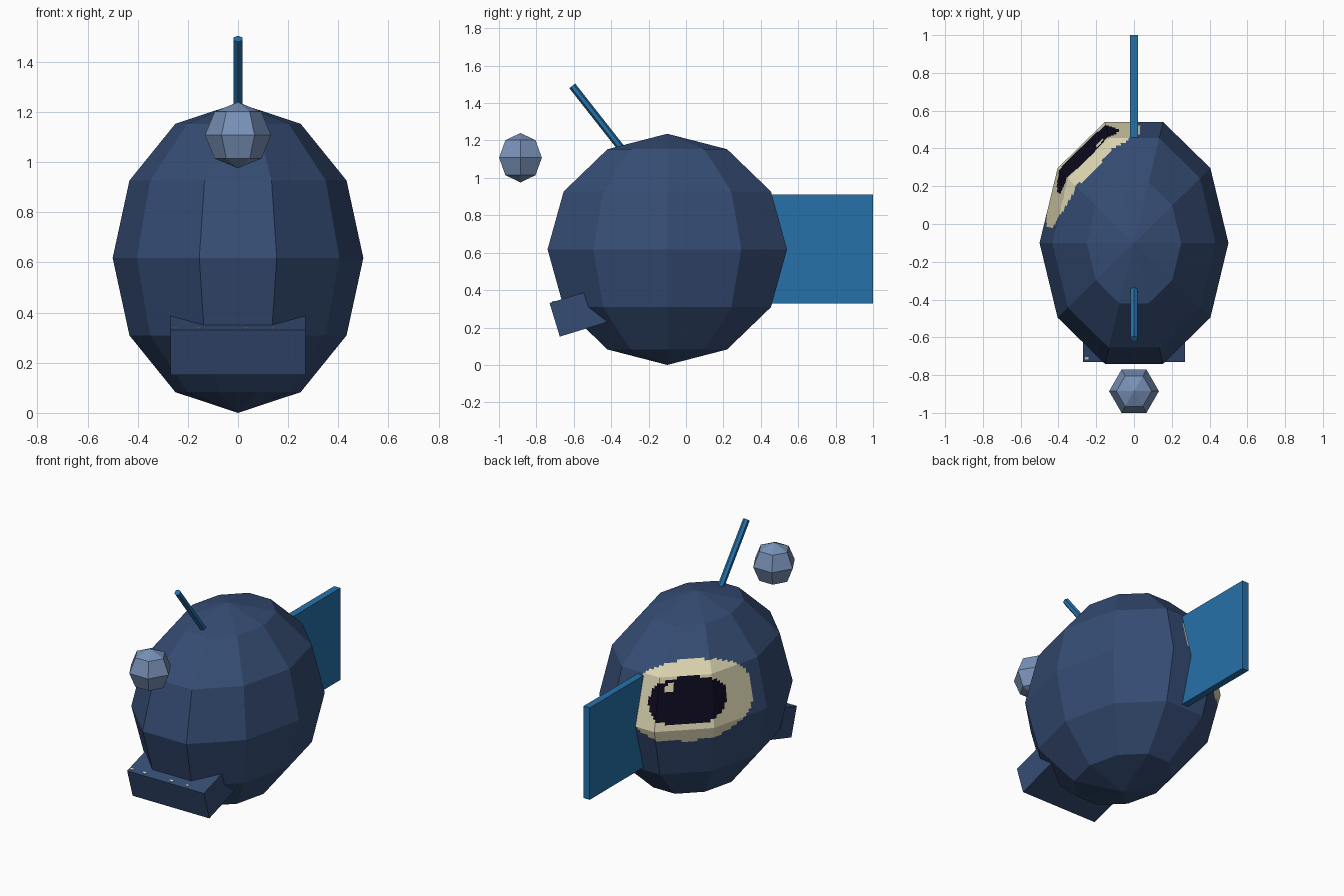
import bpy, bmesh
from math import sin, cos, pi, radians, degrees, atan2
from mathutils import Vector, Matrix

if "Cube" in bpy.data.objects:
    bpy.data.objects.remove(bpy.data.objects["Cube"], do_unlink=True)


def material(name, rgb):
    m = bpy.data.materials.new(name)
    m.use_nodes = True
    col = (*rgb, 1)
    m.diffuse_color = col
    m.node_tree.nodes["Principled BSDF"].inputs["Base Color"].default_value = col
    return m


navy = material("navy skin", (0.036, 0.073, 0.175))
blue = material("fin blue", (0.019, 0.165, 0.40))
pale = material("pale lure blue", (0.188, 0.285, 0.477))
cream = material("eye cream", (0.73, 0.68, 0.45))
black = material("pupil black", (0.004, 0.003, 0.013))


def finish(name, bm, *mats):
    bmesh.ops.recalc_face_normals(bm, faces=bm.faces)
    mesh = bpy.data.meshes.new(name)
    bm.to_mesh(mesh)
    bm.free()
    for m in mats:
        mesh.materials.append(m)
    obj = bpy.data.objects.new(name, mesh)
    bpy.context.collection.objects.link(obj)
    return obj


def faceted_ball(centre, radii, segments, rings):
    """Low-poly ellipsoid with a corner on the +x axis."""
    bm = bmesh.new()

    def point(u, v):
        return bm.verts.new([c + r * d for c, r, d in zip(
            centre, radii, (sin(v) * cos(u), sin(v) * sin(u), cos(v)))])

    top, bottom = point(0, 0), point(0, pi)
    loops = [[point(2 * pi * i / segments, pi * j / rings) for i in range(segments)]
             for j in range(1, rings)]
    for i in range(segments):
        k = (i + 1) % segments
        bm.faces.new((top, loops[0][i], loops[0][k]))
        bm.faces.new((bottom, loops[-1][k], loops[-1][i]))
        for a, b in zip(loops, loops[1:]):
            bm.faces.new((a[i], b[i], b[k], a[k]))
    return bm


def box(name, centre, size, mat, tilt=0):
    bm = bmesh.new()
    bmesh.ops.create_cube(bm, size=1, matrix=Matrix.Translation(centre)
                          @ Matrix.Rotation(radians(tilt), 4, 'X')
                          @ Matrix.Diagonal((*size, 1)))
    return finish(name, bm, mat)


# Body, with the area around the painted eye divided finely
C, R = (0, -0.10, 0.618), (0.5, 0.673, 0.618)
bm = faceted_ball(C, R, 10, 6)


def around(p):
    return degrees(atan2((p.y - C[1]) / R[1], (p.x - C[0]) / R[0])) % 360


patch = [f for f in bm.faces if len(f.verts) == 4
         and 70 < around(f.calc_center_median()) < 182
         and 0.35 < f.calc_center_median().z < 1.1]
edges = list({e for f in patch for e in f.edges})
bmesh.ops.subdivide_edges(bm, edges=edges, cuts=17, use_grid_fill=True)


def in_oval(p, angle, half_angle, z, half_z):
    return (abs((around(p) - angle) / half_angle) ** 2.4
            + abs((p.z - z) / half_z) ** 2.4) < 1


# Eye white, pupil and glint
for f in bm.faces:
    p = f.calc_center_median()
    if in_oval(p, 129, 44, 0.77, 0.23):
        f.material_index = 1
        if in_oval(p, 127.5, 26.5, 0.785, 0.137) and not in_oval(p, 115, 3.5, 0.865, 0.022):
            f.material_index = 2
finish("body", bm, navy, cream, black)

# Lower jaw and the tips of its teeth
box("jaw", (0, -0.53, 0.294), (0.54, 0.36, 0.188), navy, 17)
for x in (-0.25, -0.16, 0.03, 0.14):
    box("tooth", (x, -0.706, 0.327), (0.02, 0.012, 0.03), cream, 17)

# Tail fin
box("tail_fin", (0, 0.70, 0.62), (0.044, 0.60, 0.585), blue)

# Lure stalk
base, tip = Vector((0, -0.30, 1.10)), Vector((0, -0.608, 1.492))
axis = tip - base
bm = bmesh.new()
bmesh.ops.create_cone(bm, cap_ends=True, segments=6, radius1=0.02, radius2=0.02,
                      depth=axis.length,
                      matrix=Matrix.Translation((base + tip) / 2)
                      @ axis.to_track_quat('Z', 'Y').to_matrix().to_4x4())
finish("lure_stalk", bm, blue)

# Lure bulb
finish("lure_bulb", faceted_ball((0, -0.885, 1.108), (0.132,) * 3, 6, 4), pale)
